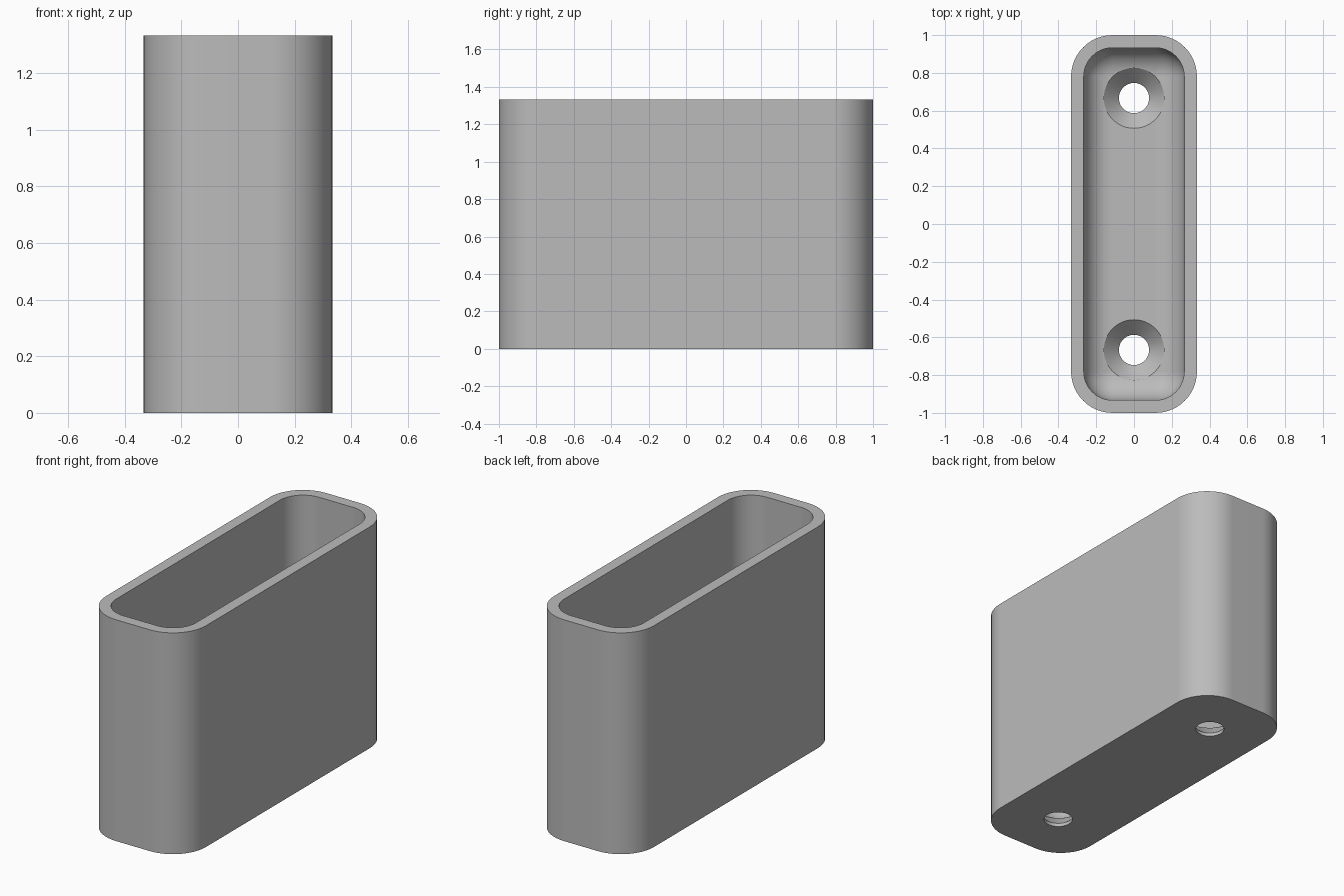
import bpy, bmesh, math

cube = bpy.data.objects.get("Cube")
if cube:
    bpy.data.objects.remove(cube, do_unlink=True)

HALF_X, HALF_Y, HEIGHT = 1 / 3, 1.0, 4 / 3
CORNER, WALL, FLOOR, FILLET = 0.22, 0.067, 0.1, 0.15
HOLE_Y, HOLE_R, SINK_R, SINK_START = 2 / 3, 0.08, 0.16, 0.02

grey = bpy.data.materials.new("light grey")
grey.use_nodes = True
colour = (0.5, 0.5, 0.5, 1)
grey.diffuse_color = colour
grey.node_tree.nodes["Principled BSDF"].inputs["Base Color"].default_value = colour


def make_object(name, bm):
    bmesh.ops.recalc_face_normals(bm, faces=bm.faces)
    mesh = bpy.data.meshes.new(name)
    bm.to_mesh(mesh)
    bm.free()
    mesh.materials.append(grey)
    obj = bpy.data.objects.new(name, mesh)
    bpy.context.collection.objects.link(obj)
    return obj


def rounded_ring(bm, inset, z, steps=12):
    """Rounded rectangle, offset inwards from the outer outline."""
    r = CORNER - inset
    ring = []
    for quarter, (sx, sy) in enumerate([(1, 1), (-1, 1), (-1, -1), (1, -1)]):
        for i in range(steps + 1):
            a = (quarter + i / steps) * math.pi / 2
            ring.append(bm.verts.new((sx * (HALF_X - CORNER) + r * math.cos(a),
                                      sy * (HALF_Y - CORNER) + r * math.sin(a), z)))
    return ring


def circle_ring(bm, radius, z, y, steps=48):
    return [bm.verts.new((radius * math.cos(i * math.tau / steps),
                          y + radius * math.sin(i * math.tau / steps), z))
            for i in range(steps)]


def loft(bm, rings):
    """Skin consecutive rings and cap both ends."""
    for low, high in zip(rings, rings[1:]):
        for i in range(len(low)):
            j = (i + 1) % len(low)
            bm.faces.new((low[i], low[j], high[j], high[i]))
    bm.faces.new(rings[0])
    bm.faces.new(rings[-1])


# Open box: outer wall, rim, inner wall, then a rounded fillet to the floor
bm = bmesh.new()
rings = [rounded_ring(bm, 0, 0), rounded_ring(bm, 0, HEIGHT), rounded_ring(bm, WALL, HEIGHT)]
for i in range(11):
    a = i / 10 * math.pi / 2
    rings.append(rounded_ring(bm, WALL + FILLET * (1 - math.cos(a)),
                              FLOOR + FILLET * (1 - math.sin(a))))
loft(bm, rings)
box = make_object("wall_holder", bm)

# Countersunk screw holes through the floor
for name, y in (("front_hole_cutter", -HOLE_Y), ("back_hole_cutter", HOLE_Y)):
    bm = bmesh.new()
    sections = [(HOLE_R, -0.1), (HOLE_R, SINK_START),
                (SINK_R, SINK_START + SINK_R - HOLE_R), (SINK_R, 0.5)]
    loft(bm, [circle_ring(bm, r, z, y) for r, z in sections])
    cutter = make_object(name, bm)
    cutter.hide_render = True
    cutter.hide_set(True)
    cut = box.modifiers.new(name, "BOOLEAN")
    cut.operation = "DIFFERENCE"
    cut.solver = "EXACT"
    cut.object = cutter

# Bake the cuts and smooth the curved surfaces
bpy.ops.object.select_all(action="DESELECT")
box.select_set(True)
bpy.context.view_layer.objects.active = box
for modifier in list(box.modifiers):
    cutter = modifier.object
    bpy.ops.object.modifier_apply(modifier=modifier.name)
    bpy.data.objects.remove(cutter, do_unlink=True)
bpy.ops.object.shade_smooth_by_angle(angle=math.radians(30))
weighted = box.modifiers.new("even_shading", "WEIGHTED_NORMAL")
weighted.keep_sharp = True
